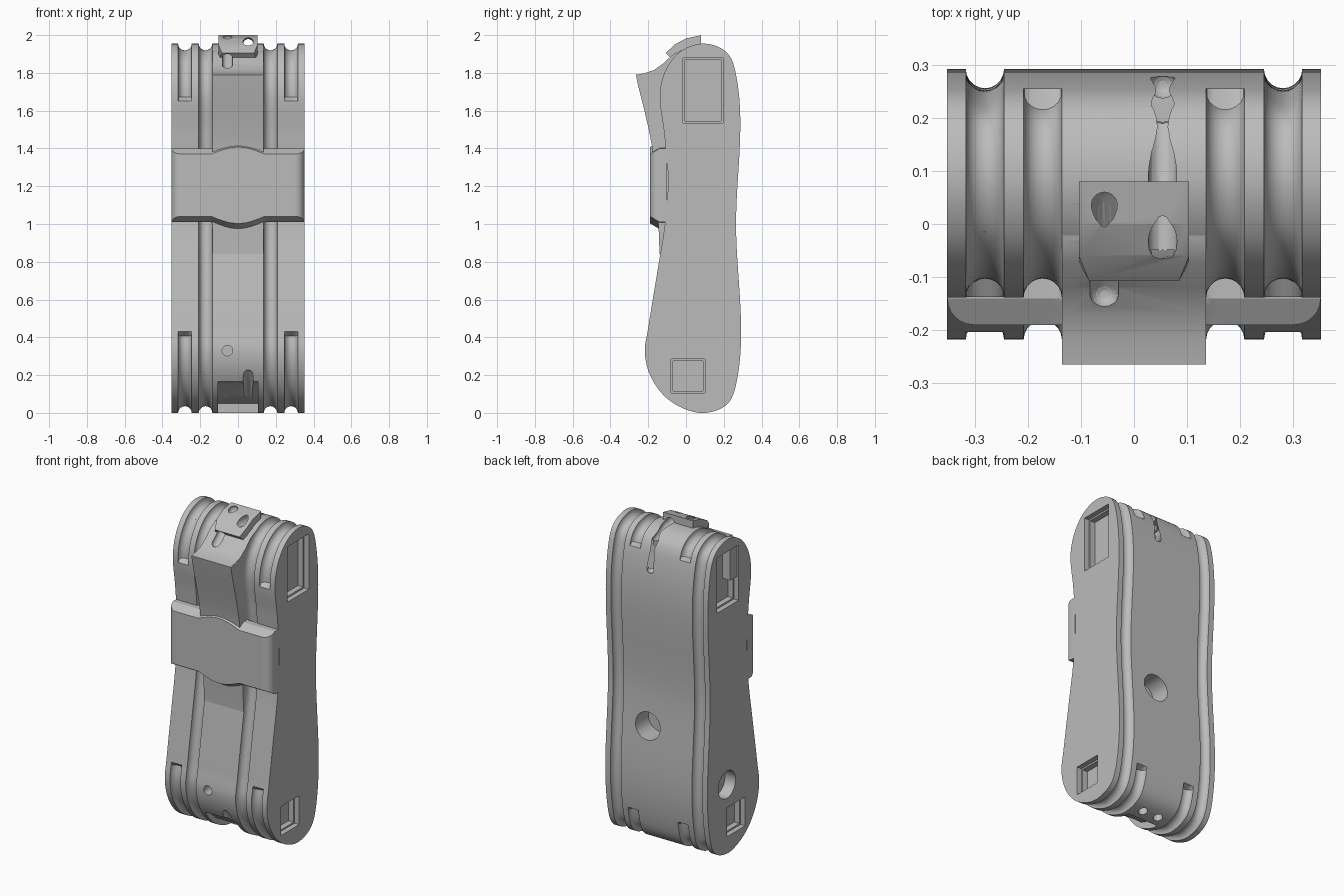
import bpy, bmesh, math
from mathutils import Vector

if "Cube" in bpy.data.objects:
    bpy.data.objects.remove(bpy.data.objects["Cube"])

grey = bpy.data.materials.new("plain_grey")
grey.use_nodes = True
grey.diffuse_color = (0.5, 0.5, 0.5, 1)
grey.node_tree.nodes["Principled BSDF"].inputs["Base Color"].default_value = (0.5, 0.5, 0.5, 1)

HALF = 0.352


def finish(name, bm):
    bmesh.ops.recalc_face_normals(bm, faces=bm.faces)
    mesh = bpy.data.meshes.new(name)
    bm.to_mesh(mesh)
    bm.free()
    mesh.materials.append(grey)
    obj = bpy.data.objects.new(name, mesh)
    bpy.context.collection.objects.link(obj)
    return obj


def loft(name, rings):
    """Skin a list of equal closed rings and cap both ends."""
    bm = bmesh.new()
    rows = [[bm.verts.new(p) for p in ring] for ring in rings]
    n = len(rows[0])
    for a, b in zip(rows, rows[1:]):
        for i in range(n):
            j = (i + 1) % n
            bm.faces.new((a[i], a[j], b[j], b[i]))
    bm.faces.new(rows[0])
    bm.faces.new(rows[-1])
    return finish(name, bm)


def prism(name, half, profile):
    """Extrude a (y, z) outline across x."""
    return loft(name, [[(x, y, z) for y, z in profile] for x in (-half, half)])


def box(name, x, y, z):
    return loft(name, [[(x[0], y[i], z[j]) for i, j in ((0, 0), (1, 0), (1, 1), (0, 1))],
                       [(x[1], y[i], z[j]) for i, j in ((0, 0), (1, 0), (1, 1), (0, 1))]])


def capsule(a, b, r=0.027):
    """Round-ended rod between two points."""
    bm = bmesh.new()
    for p in (a, b):
        ball = bmesh.ops.create_uvsphere(bm, u_segments=16, v_segments=10, radius=r)
        bmesh.ops.translate(bm, verts=ball["verts"], vec=p)
    hull = bmesh.ops.convex_hull(bm, input=bm.verts)
    junk = [g for g in hull["geom_interior"] if isinstance(g, bmesh.types.BMVert)]
    bmesh.ops.delete(bm, geom=junk, context="VERTS")
    return finish("slot_cutter", bm)


def drill(a, b, r):
    """Flat-ended cylinder between two points."""
    a, b = Vector(a), Vector(b)
    turn = (b - a).to_track_quat("Z", "Y")
    ring = [turn @ Vector((r * math.cos(t), r * math.sin(t), 0))
            for t in (math.tau * k / 32 for k in range(32))]
    return loft("hole_cutter", [[p + end for p in ring] for end in (a, b)])


def cut(cutter, *targets):
    for obj in targets:
        mod = obj.modifiers.new("cut", "BOOLEAN")
        mod.operation = "DIFFERENCE"
        mod.solver = "EXACT"
        mod.object = cutter
        bpy.context.view_layer.objects.active = obj
        bpy.ops.object.modifier_apply(modifier=mod.name)
    bpy.data.objects.remove(cutter)


def smooth_path(points, step=0.02):
    """Closed curve through the points, sampled at an even step."""
    pts = [Vector(p) for p in points]
    n = len(pts)
    tangent = [(pts[(i + 1) % n] - pts[i]).normalized() + (pts[i] - pts[i - 1]).normalized()
               for i in range(n)]
    out = []
    for i, p in enumerate(pts):
        q = pts[(i + 1) % n]
        size = (q - p).length
        m0, m1 = tangent[i].normalized() * size, tangent[(i + 1) % n].normalized() * size
        count = max(1, round(size / step))
        for k in range(count):
            t = k / count
            out.append(p * (2*t**3 - 3*t**2 + 1) + m0 * (t**3 - 2*t**2 + t)
                       + q * (3*t**2 - 2*t**3) + m1 * (t**3 - t**2))
    return out


# Body: side outline lofted across x, with finger grooves sunk into it
side = smooth_path([
    (0.265, 0.15), (0.265, 1.0), (0.265, 1.79), (0.217, 1.907), (0.1, 1.955), (-0.02, 1.92),
    (-0.1, 1.83), (-0.137, 1.71), (-0.115, 1.475), (-0.095, 1.235), (-0.112, 1.0),
    (-0.153, 0.74), (-0.2, 0.45), (-0.218, 0.32), (-0.19, 0.2), (-0.11, 0.085),
    (0.0, 0.018), (0.1, 0.0), (0.217, 0.045)])
count = len(side)
normals = []
for i in range(count):
    t = (side[(i + 1) % count] - side[i - 1]).normalized()
    normals.append(Vector((t.y, -t.x)))


def outer_groove(p):
    return not (p.x < 0 and 0.42 < p.y < 1.67)


def inner_groove(p):
    return not (p.x > 0.2 and 0.19 < p.y < 1.84)


stations = [(-HALF, 0, None), (HALF, 0, None)]
RADIUS = 0.036
for centre, rule in ((0.281, outer_groove), (0.172, inner_groove)):
    for sign in (-1, 1):
        for k in range(11):
            a = math.pi * k / 10
            stations.append((sign * centre + RADIUS * math.cos(a), RADIUS * math.sin(a), rule))
stations.sort(key=lambda s: s[0])
rings = []
for x, depth, rule in stations:
    ring = []
    for p, n in zip(side, normals):
        q = p - n * depth if rule and rule(p) else p
        ring.append((x, q.x, q.y))
    rings.append(ring)
body = loft("body", rings)

# Sprung centre clip with its flared lip
clip = prism("centre_clip", 0.136, [
    (-0.265, 1.79), (-0.255, 1.74), (-0.225, 1.62), (-0.197, 1.5), (-0.178, 1.4),
    (-0.165, 1.25), (-0.155, 1.1), (-0.145, 0.98), (-0.14, 0.84), (-0.1, 0.84), (-0.05, 1.2),
    (0.0, 1.6), (0.03, 1.925), (-0.03, 1.918), (-0.075, 1.893), (-0.12, 1.85), (-0.17, 1.815),
    (-0.22, 1.798)])

# Hook plate over the top, with narrowed front corners
hook_side = [(-0.107, 1.905), (-0.06, 1.95), (0.0, 1.982), (0.08, 2.0), (0.08, 1.92),
             (0.0, 1.89), (-0.05, 1.87), (-0.072, 1.868)]
hook = loft("top_hook", [[(s * (0.085 if y < -0.1 else 0.104), y, z) for y, z in hook_side]
                         for s in (-1, 1)])

# Recess under the bottom that matches the hook
cut(prism("recess_cutter", 0.105, [
    (-0.3, 0.165), (-0.17, 0.165), (-0.135, 0.15), (-0.06, 0.085), (0.02, 0.058),
    (0.08, 0.05), (0.08, -0.05), (-0.3, -0.05)]), body)

# Rod slots at top and bottom
LEFT, RIGHT = 0.054, -0.056
cut(capsule((RIGHT, -0.133, 1.84), (RIGHT, 0.038, 1.98)), body, clip, hook)
back_slot = [(-0.048, 1.965), (0.1, 1.95), (0.215, 1.885), (0.262, 1.73)]
for (y0, z0), (y1, z1) in zip(back_slot, back_slot[1:]):
    cut(capsule((LEFT, y0, z0), (LEFT, y1, z1)), body, clip, hook)
cut(capsule((RIGHT, -0.16, 0.115), (RIGHT, 0.0, 0.02)), body)
cut(capsule((LEFT, -0.2, 0.2), (LEFT, -0.04, 0.04)), body)
for x in (LEFT, RIGHT):
    cut(drill((x, 0.15, -0.05), (x, 0.13, 0.1), 0.027), body)

# Rectangular pockets in both sides, each with a small rebated floor
for sign in (-1, 1):
    for y, z in (((-0.015, 0.195), (1.535, 1.88)), ((-0.08, 0.1), (0.105, 0.285))):
        for inset, inner in ((0, 0.32), (0.01, 0.285)):
            xs = sorted((sign * inner, sign * 0.4))
            cut(box("pocket_cutter", xs, (y[0] + inset, y[1] - inset),
                    (z[0] + inset, z[1] - inset)), body)
stop = box("pocket_stop", (-0.34, -0.28), (-0.015, 0.05), (1.68, 1.88))

# Round holes in the back, the right side and the front
cut(drill((0.07, 0.3, 0.75), (0.07, 0.15, 0.75), 0.085), body)
cut(drill((-0.4, 0.1, 0.43), (-0.28, 0.1, 0.43), 0.085), body)
cut(drill((RIGHT, -0.3, 0.33), (RIGHT, -0.1, 0.33), 0.028), body)

# Cross band with a bulge over the clip, bevelled toward its front
columns = [-1 + k / 24 for k in range(49)]


def band_ring(y, half, inset):
    upper, lower = [], []
    for c in columns:
        x = c * half
        bulge = 0.037 * math.cos(x / 0.14 * math.pi / 2) if abs(x) < 0.14 else 0
        reach = 0.195 + bulge - inset
        upper.append((x, y, 1.205 + reach))
        lower.append((x, y, 1.205 - reach))
    return upper + lower[::-1]


layers = [band_ring(-0.1, HALF, 0), band_ring(-0.14, HALF, 0)]
for k in range(1, 7):
    a = math.pi / 2 * k / 6
    layers.append(band_ring(-0.14 - 0.05 * math.sin(a), HALF - 0.05 * (1 - math.cos(a)),
                            0.03 * math.sin(a)))
band = loft("cross_band", layers)

# Smooth curved surfaces, keep edges crisp
for obj in (body, clip, hook, stop, band):
    bpy.ops.object.select_all(action="DESELECT")
    obj.select_set(True)
    bpy.context.view_layer.objects.active = obj
    bpy.ops.object.shade_smooth_by_angle(angle=math.radians(30))
